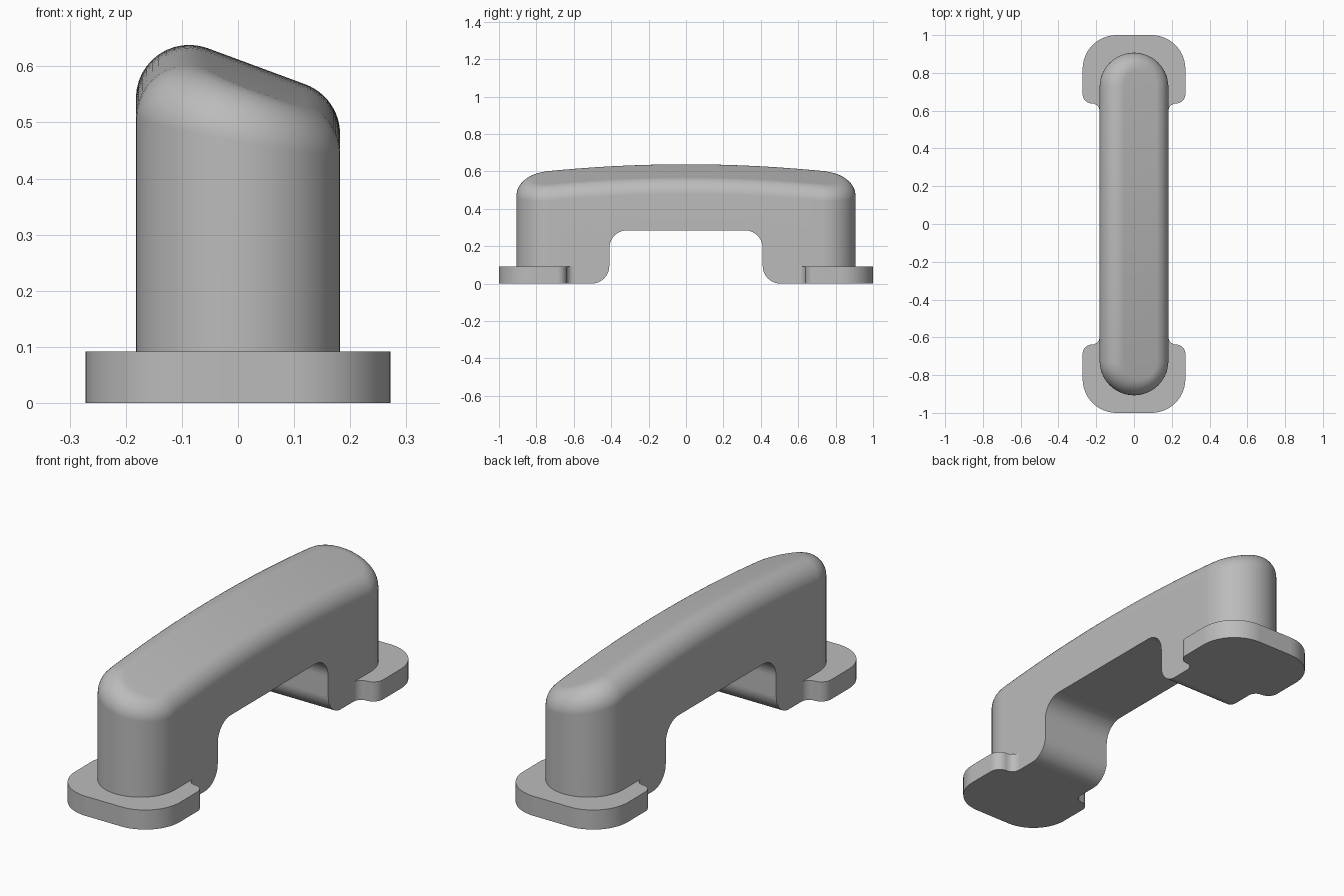
import bpy
import bmesh
from math import sin, cos, pi, radians
from mathutils import Vector

cube = bpy.data.objects.get("Cube")
if cube:
    bpy.data.objects.remove(cube, do_unlink=True)

HALF_W, HALF_L = 0.182, 0.907      # grip half width and half length
ROUND = 0.095                      # radius of the rounded top edge
CAP_Y = HALF_L - HALF_W            # centre of the rounded ends
SLOPE, ARCH = 0.37, 0.068          # sideways tilt and lengthwise arch of the top

grey = bpy.data.materials.new("plain_grey")
grey.use_nodes = True
grey.diffuse_color = (0.5, 0.5, 0.5, 1)
grey.node_tree.nodes["Principled BSDF"].inputs["Base Color"].default_value = (0.5, 0.5, 0.5, 1)


def make_object(name, bm):
    bmesh.ops.recalc_face_normals(bm, faces=bm.faces)
    mesh = bpy.data.meshes.new(name)
    bm.to_mesh(mesh)
    bm.free()
    mesh.materials.append(grey)
    obj = bpy.data.objects.new(name, mesh)
    bpy.context.collection.objects.link(obj)
    return obj


def activate(obj):
    bpy.ops.object.select_all(action='DESELECT')
    obj.select_set(True)
    bpy.context.view_layer.objects.active = obj


def smooth(obj):
    activate(obj)
    bpy.ops.object.shade_smooth_by_angle(angle=radians(30))
    mod = obj.modifiers.new("even_normals", 'WEIGHTED_NORMAL')
    mod.keep_sharp = True


def arc(cx, cy, r, start, end, steps=10):
    angles = [radians(start + (end - start) * i / steps) for i in range(steps + 1)]
    return [(cx + r * cos(a), cy + r * sin(a)) for a in angles]


def prism(name, points, offset):
    """Extrude a closed 3D outline along an offset."""
    bm = bmesh.new()
    face = bm.faces.new([bm.verts.new(p) for p in points])
    new = bmesh.ops.extrude_face_region(bm, geom=[face])["geom"]
    bmesh.ops.translate(bm, vec=offset, verts=[v for v in new if isinstance(v, bmesh.types.BMVert)])
    return make_object(name, bm)


def grip_outline():
    """Outward direction and end centre for each point around the grip."""
    steps, spans = 14, 24
    half = [(-pi / 2 + pi / 2 * i / steps, -CAP_Y) for i in range(steps + 1)]
    half += [(0, -CAP_Y + 2 * CAP_Y * i / spans) for i in range(1, spans)]
    half += [(pi / 2 * i / steps, CAP_Y) for i in range(steps + 1)]
    right = [(cos(a), sin(a), y) for a, y in half]
    left = [(-nx, ny, y) for nx, ny, y in reversed(right[1:-1])]
    return right + left


def build_grip():
    bm = bmesh.new()
    inner = HALF_W - ROUND
    columns = []
    for nx, ny, y0 in grip_outline():
        out = Vector((nx, ny, 0))
        x, y = nx * inner, y0 + ny * inner
        centre = Vector((x, y, 0.511 - SLOPE * x - ARCH * y * y))
        up = Vector((SLOPE, 2 * ARCH * y, 1)).normalized()
        col = [centre + ROUND * out.slerp(up, i / 12) for i in range(13)]
        foot = Vector((col[0].x, col[0].y, 0))
        columns.append([bm.verts.new(p) for p in [foot] + col])
    n = len(columns)
    # Walls and rounded rim
    for i in range(n):
        a, b = columns[i], columns[(i + 1) % n]
        for j in range(len(a) - 1):
            bm.faces.new((a[j], b[j], b[j + 1], a[j + 1]))
    # Tilted top, bridged from side to side
    top = [c[-1] for c in columns]
    for i in range(n // 2):
        ring = [top[i], top[i + 1], top[(n - i - 1) % n], top[(n - i) % n]]
        bm.faces.new(list(dict.fromkeys(ring)))
    bm.faces.new([c[0] for c in columns])
    return make_object("grip", bm)


grip = build_grip()

# Finger opening with rounded feet
side = [(0.505, -0.1)] + arc(0.505, 0.095, 0.095, 270, 180) + arc(0.315, 0.19, 0.095, 0, 90)
profile = side + [(-y, z) for y, z in reversed(side)]
cutter = prism("opening_cutter", [(-0.4, y, z) for y, z in profile], (0.8, 0, 0))
cutter.hide_render = True
cut = grip.modifiers.new("opening", 'BOOLEAN')
cut.operation = 'DIFFERENCE'
cut.solver = 'EXACT'
cut.object = cutter
activate(grip)
bpy.ops.object.modifier_apply(modifier=cut.name)
bpy.data.objects.remove(cutter, do_unlink=True)
smooth(grip)

# Mounting plates with filleted tabs
edge = arc(0.222, 0.598, 0.04, 180, 90, 6) + arc(0.222, 0.688, 0.05, -90, 0, 8)
edge += arc(0.092, 0.82, 0.18, 0, 90, 14)
outline = edge + [(-x, y) for x, y in reversed(edge)]
for name, sign in (("front_plate", -1), ("back_plate", 1)):
    plate = prism(name, [(x, sign * y, 0) for x, y in outline], (0, 0, 0.092))
    smooth(plate)
